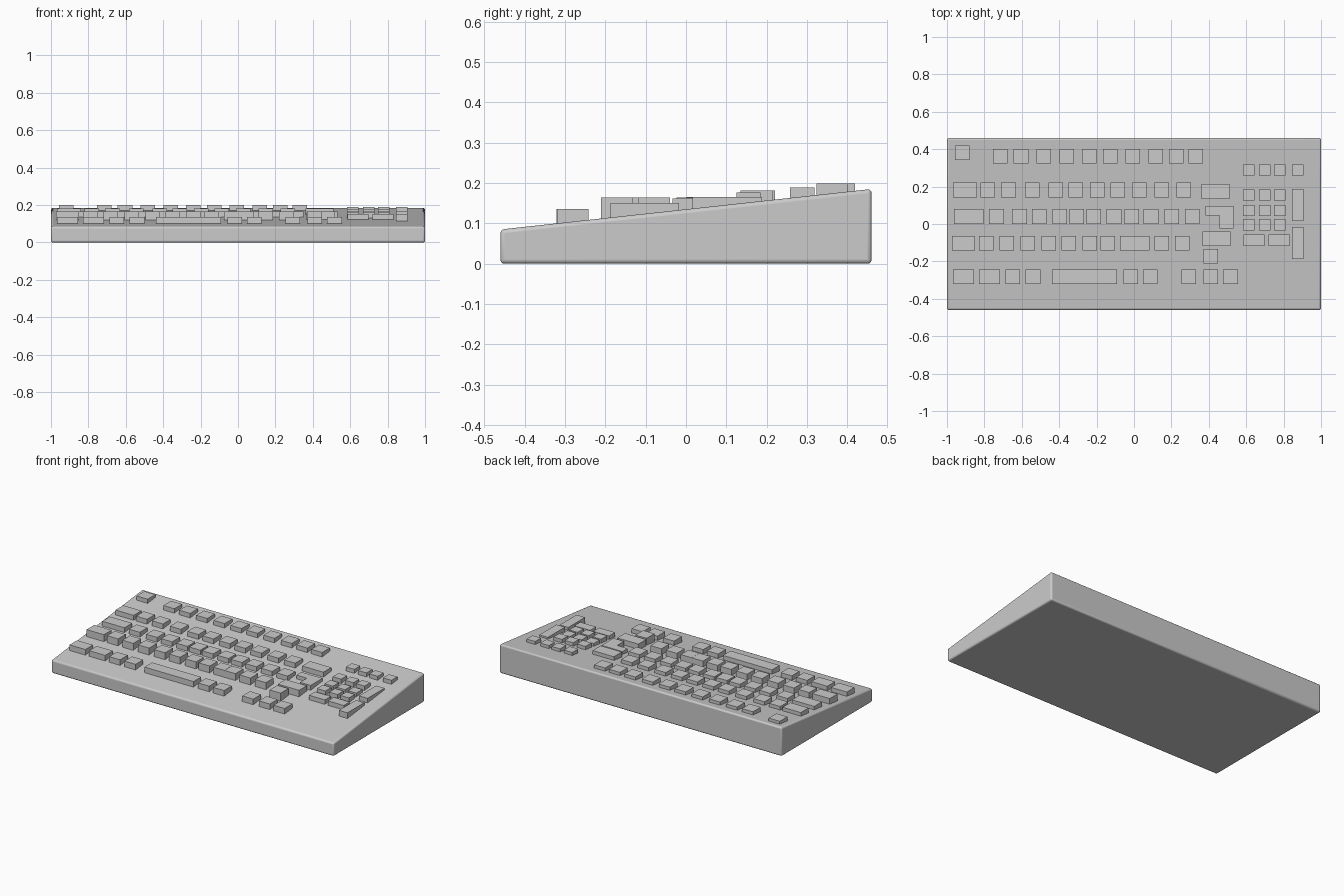
import bpy, bmesh


def surface_z(y):
    return 0.135 + 0.109 * y


def prism(name, pts, z0, z1):
    """Vertical prism from an xy outline."""
    bm = bmesh.new()
    face = bm.faces.new([bm.verts.new((x, y, z0)) for x, y in pts])
    ext = bmesh.ops.extrude_face_region(bm, geom=[face])
    for v in ext["geom"]:
        if isinstance(v, bmesh.types.BMVert):
            v.co.z = z1
    bmesh.ops.recalc_face_normals(bm, faces=bm.faces)
    mesh = bpy.data.meshes.new(name)
    bm.to_mesh(mesh)
    bm.free()
    obj = bpy.data.objects.new(name, mesh)
    bpy.context.collection.objects.link(obj)
    return obj


def key(name, x0, x1, y0, y1, top):
    # sunk slightly into the sloping deck
    return prism(name, [(x0, y0), (x1, y0), (x1, y1), (x0, y1)],
                 surface_z(y0) - 0.01, top)


def key_row(name, centers, y, top, size=0.078):
    h = size / 2
    for i, x in enumerate(centers):
        key(f"{name}_{i + 1}", x - h, x + h, y - h, y + h, top)


# wedge-shaped case
case = prism("case", [(-1, -0.46), (1, -0.46), (1, 0.46), (-1, 0.46)], 0, 0.1)
for v in case.data.vertices:
    if v.co.z > 0.05:
        v.co.z = surface_z(v.co.y)
bev = case.modifiers.new("soft_edges", "BEVEL")
bev.width = 0.01
bev.segments = 3
bpy.context.view_layer.objects.active = case
case.select_set(True)
bpy.ops.object.shade_smooth_by_angle()

# function row
key("escape_key", -0.957, -0.879, 0.341, 0.419, 0.199)
key_row("function_key", [-0.716, -0.604, -0.483, -0.36, -0.24, -0.127,
                         -0.007, 0.116, 0.226, 0.331], 0.362, 0.199)

# number row
key("number_row_left_key", -0.968, -0.839, 0.143, 0.221, 0.182)
key_row("number_key", [-0.783, -0.671, -0.543, -0.419, -0.312, -0.197,
                       -0.087, 0.028, 0.149, 0.266], 0.182, 0.182)
key("backspace_key", 0.36, 0.51, 0.135, 0.215, 0.182)

# upper letter row and L-shaped enter
key("tab_key", -0.963, -0.805, 0.001, 0.079, 0.166)
key_row("upper_letter_key", [-0.735, -0.612, -0.506, -0.398, -0.307, -0.216,
                             -0.107, -0.012, 0.091, 0.202, 0.312], 0.04, 0.166)
prism("enter_key", [(0.382, 0.045), (0.456, 0.045), (0.456, -0.024),
                    (0.531, -0.024), (0.531, 0.096), (0.382, 0.096)], 0.12, 0.164)

# lower letter row
key("left_shift_key", -0.973, -0.85, -0.142, -0.064, 0.164)
key_row("lower_letter_key", [-0.789, -0.681, -0.569, -0.456, -0.349, -0.237,
                             -0.14, -0.036, 0.043, 0.149, 0.258], -0.103, 0.164)
key("right_shift_key", 0.365, 0.515, -0.118, -0.04, 0.164)

# bottom row and arrows
key("control_key", -0.968, -0.856, -0.321, -0.244, 0.136)
key("option_key", -0.829, -0.716, -0.321, -0.244, 0.136)
key_row("modifier_key", [-0.649, -0.54, -0.018, 0.087], -0.282, 0.136)
key("space_bar", -0.438, -0.09, -0.321, -0.244, 0.136)
key_row("arrow_key", [0.293, 0.411, 0.516], -0.281, 0.136)
key_row("up_arrow_key", [0.411], -0.172, 0.164)

# number pad
pad_x = [0.613, 0.699, 0.779]
key_row("pad_top_key", pad_x + [0.876], 0.288, 0.189, 0.06)
for n, (y, top) in enumerate([(0.155, 0.177), (0.072, 0.164), (-0.004, 0.162)]):
    key_row(f"pad_row{n + 1}_key", pad_x, y, top, 0.06)
key("pad_zero_key", 0.585, 0.697, -0.117, -0.057, 0.151)
key("pad_point_key", 0.719, 0.831, -0.117, -0.057, 0.151)
key("pad_plus_key", 0.846, 0.906, 0.016, 0.188, 0.166)
key("pad_enter_key", 0.846, 0.906, -0.187, -0.017, 0.151)
